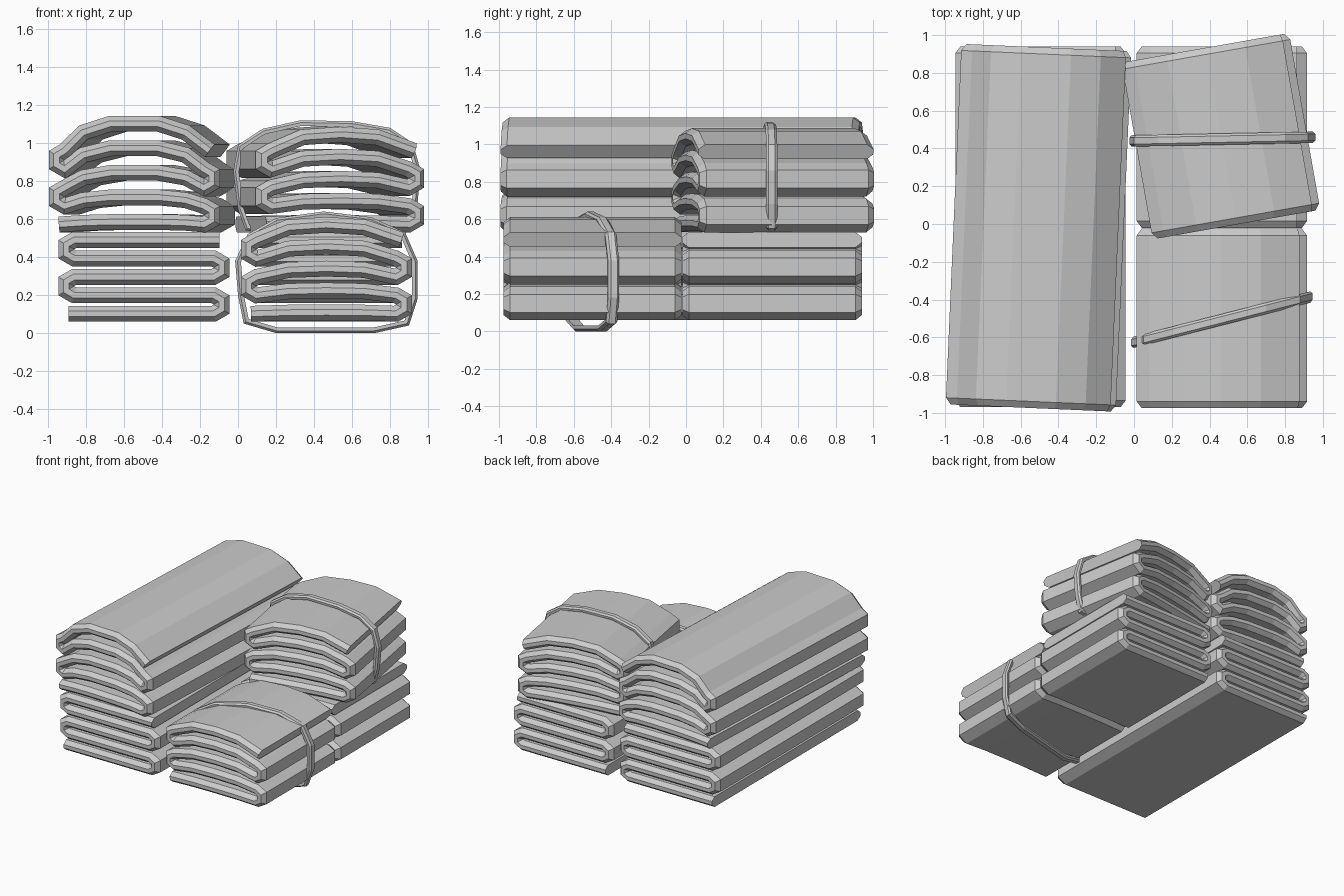
import bpy, math
from mathutils import Vector

if "Cube" in bpy.data.objects:
    bpy.data.objects.remove(bpy.data.objects["Cube"])

PITCH, THICK, WIDTH = 0.097, 0.083, 0.89


def make_object(name, verts, faces, loc=(0, 0, 0), rot=0):
    mesh = bpy.data.meshes.new(name)
    mesh.from_pydata(verts, [], faces)
    obj = bpy.data.objects.new(name, mesh)
    bpy.context.collection.objects.link(obj)
    obj.location = loc
    obj.rotation_euler.z = math.radians(rot)
    bpy.context.view_layer.objects.active = obj
    obj.select_set(True)
    bpy.ops.object.mode_set(mode='EDIT')
    bpy.ops.mesh.select_all(action='SELECT')
    bpy.ops.mesh.normals_make_consistent(inside=False)
    bpy.ops.object.mode_set(mode='OBJECT')
    obj.select_set(False)
    return obj


def normals_of(path, closed=False):
    # mitred side direction at each path point
    out, n = [], len(path)
    for i in range(n):
        a = path[i - 1] if (i or closed) else None
        b = path[(i + 1) % n] if (i < n - 1 or closed) else None
        d1 = (path[i] - a).normalized() if a else None
        d2 = (b - path[i]).normalized() if b else None
        d1, d2 = d1 or d2, d2 or d1
        t = (d1 + d2).normalized()
        m = Vector((-t.y, t.x))
        out.append(m / max(0.6, m.dot(Vector((-d1.y, d1.x)))))
    return out


def cloth_path(arch, xs):
    # five layers going right, left, right, left, right with faceted bends
    path = []
    edge = 0.367
    for i in range(5):
        s = 1 if i % 2 == 0 else -1
        z = THICK / 2 + i * PITCH
        for x in xs:
            h = max(0, 1 - (abs(x) / 0.40) ** 2.6)
            if abs(x) > edge - 0.01:
                h = 0
            path.append(Vector((x * s, z + arch * h * (i + 0.4) / 4.4)))
        if i < 4:
            for a in (-30, 30):
                r = math.radians(a)
                path.append(Vector((s * (edge + PITCH / 2 * math.cos(r)),
                                    z + PITCH / 2 * (1 + math.sin(r)))))
    path[0].x -= 0.03
    path[-1].x += 0.03
    return path


def folded_cloth(name, loc, length, arch=0.0, rot=0, xs=(-0.367, -0.2, 0, 0.2, 0.367)):
    path = cloth_path(arch, xs)
    nor = normals_of(path)
    n, half = len(path), length / 2
    verts, faces = [], []
    # end sections are thinner than the body, giving the soft hems
    for y, h in ((-half, 0.015), (-half + 0.035, THICK / 2),
                 (half - 0.035, THICK / 2), (half, 0.015)):
        for side in (1, -1):
            for p, m in zip(path, nor):
                q = p + m * h * side
                verts.append((q.x, y, q.y))
    ring = list(range(n)) + list(range(2 * n - 1, n - 1, -1))
    for s in range(3):
        for k in range(2 * n):
            a, b = ring[k], ring[(k + 1) % (2 * n)]
            o = s * 2 * n
            faces.append((o + a, o + b, o + b + 2 * n, o + a + 2 * n))
    for o in (0, 6 * n):
        for i in range(n - 1):
            faces.append((o + i, o + i + 1, o + n + i + 1, o + n + i))
    return make_object(name, verts, faces, loc, rot)


def strap(name, outline, y0, slope):
    # outline runs anticlockwise on the outside of the strap
    path = [Vector(p) for p in outline]
    nor = normals_of(path, True)
    section = ((0.03, -0.028), (0.012, -0.03), (0, -0.017),
               (0, 0.017), (0.012, 0.03), (0.03, 0.028))
    verts, faces, n, c = [], [], len(path), len(section)
    for p, m in zip(path, nor):
        for d, w in section:
            q = p + m * d
            verts.append((q.x, y0 + slope * q.x + w, q.y))
    for i in range(n):
        j = (i + 1) % n
        for k in range(c):
            l = (k + 1) % c
            faces.append((i * c + k, i * c + l, j * c + l, j * c + k))
    return make_object(name, verts, faces)


arched_xs = (-0.367, -0.27, -0.125, 0.125, 0.27, 0.367)

# long bolts on the left
folded_cloth("long_cloth_lower", (-0.495, -0.015, 0.06), 1.91)
folded_cloth("long_cloth_upper", (-0.505, -0.02, 0.53), 1.91, 0.15, -2.5, arched_xs)

# short bolts on the right
folded_cloth("short_cloth_back_lower", (0.465, 0.46, 0.06), 0.96)
folded_cloth("short_cloth_back_upper", (0.46, 0.465, 0.53), 0.95, 0.085, 10)
folded_cloth("short_cloth_front", (0.465, -0.5, 0.06), 0.95, 0.08)

# tie straps
strap("front_strap", [(0.20, 0.0), (0.72, 0.0), (0.90, 0.04), (0.945, 0.18), (0.945, 0.38),
                      (0.88, 0.53), (0.70, 0.61), (0.45, 0.64), (0.20, 0.605), (0.05, 0.52),
                      (-0.015, 0.38), (0.0, 0.2), (0.03, 0.05)], -0.625, 0.255)
strap("back_strap", [(0.20, 0.515), (0.75, 0.515), (0.91, 0.55), (0.945, 0.68), (0.96, 0.86),
                     (0.92, 1.0), (0.80, 1.08), (0.60, 1.115), (0.33, 1.12), (0.13, 1.075),
                     (0.0, 0.99), (-0.025, 0.85), (0.0, 0.65), (0.04, 0.54)], 0.44, 0.02)
